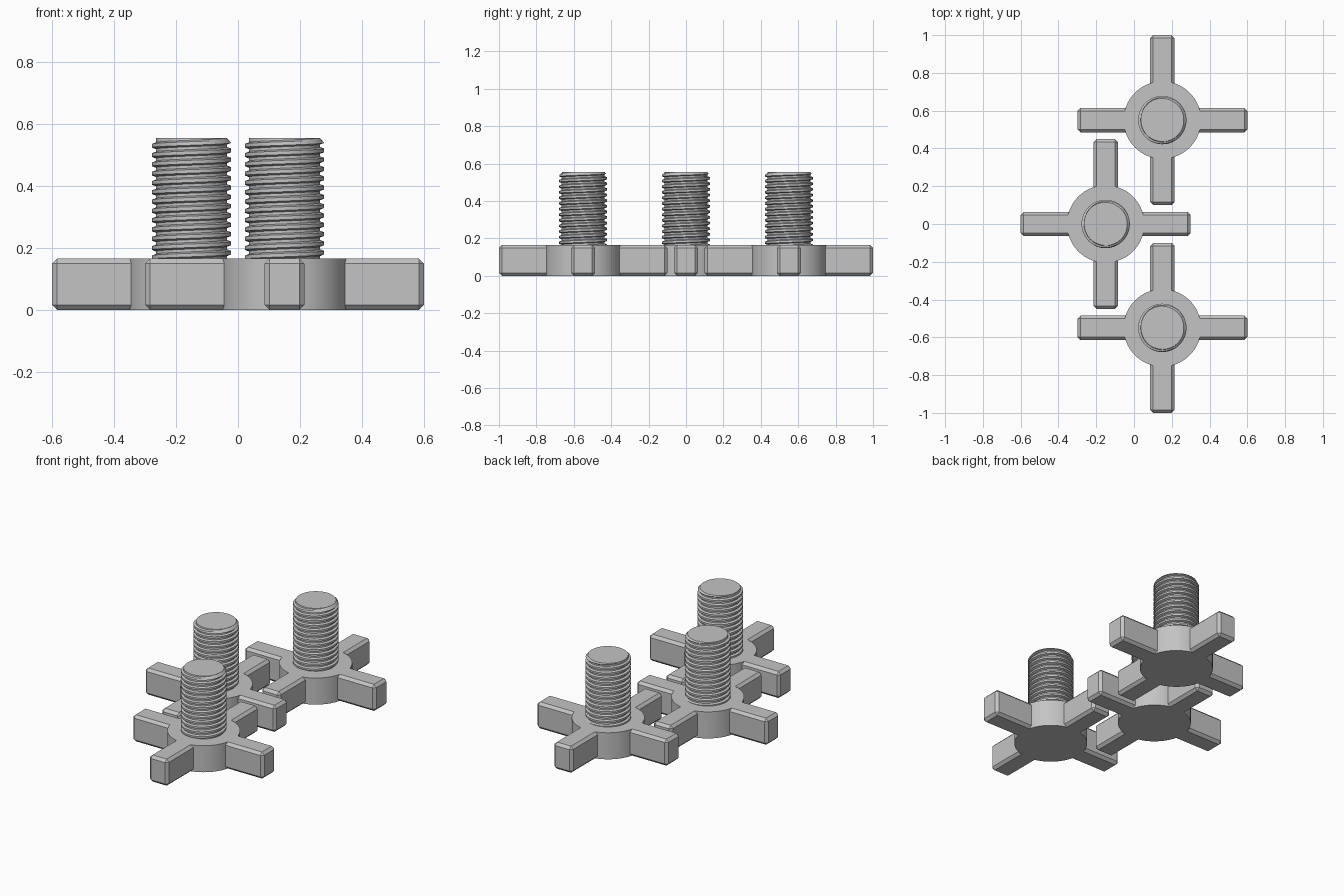
import bpy, bmesh, math

if "Cube" in bpy.data.objects:
    bpy.data.objects.remove(bpy.data.objects["Cube"])

HEAD_H = 0.165      # thickness of the knob head
TOP = 0.555         # top of the threaded stud
HUB_R = 0.205
ARM_LEN, ARM_W, CHAMFER = 0.90, 0.129, 0.016
ROOT_R, CREST_R, TIP_R = 0.115, 0.128, 0.113
PITCH, STEPS = 0.03, 64
CENTRES = [(0.15, 0.55), (-0.15, 0.0), (0.15, -0.55)]

grey = bpy.data.materials.new("plain grey")
grey.diffuse_color = (0.55, 0.55, 0.55, 1)
grey.use_nodes = True
grey.node_tree.nodes["Principled BSDF"].inputs["Base Color"].default_value = grey.diffuse_color


def add_object(name, bm):
    bmesh.ops.recalc_face_normals(bm, faces=bm.faces)
    mesh = bpy.data.meshes.new(name)
    bm.to_mesh(mesh)
    bm.free()
    mesh.materials.append(grey)
    obj = bpy.data.objects.new(name, mesh)
    bpy.context.collection.objects.link(obj)
    return obj


def activate(obj):
    bpy.ops.object.select_all(action='DESELECT')
    obj.select_set(True)
    bpy.context.view_layer.objects.active = obj


def bar(name, sx, sy):
    """Chamfered bar standing on the ground."""
    bm = bmesh.new()
    bmesh.ops.create_cube(bm, size=1)
    for v in bm.verts:
        v.co.x *= sx
        v.co.y *= sy
        v.co.z = (v.co.z + 0.5) * HEAD_H
    bmesh.ops.bevel(bm, geom=bm.edges[:], offset=CHAMFER, segments=1, affect='EDGES')
    return add_object(name, bm)


def make_head():
    """Round hub joined with two crossing bars."""
    bm = bmesh.new()
    bmesh.ops.create_cone(bm, cap_ends=True, segments=96, radius1=HUB_R,
                          radius2=HUB_R, depth=HEAD_H)
    bmesh.ops.translate(bm, verts=bm.verts, vec=(0, 0, HEAD_H / 2))
    head = add_object("knob_head", bm)
    for b in (bar("arm_x", ARM_LEN, ARM_W), bar("arm_y", ARM_W, ARM_LEN)):
        mod = head.modifiers.new("join", 'BOOLEAN')
        mod.operation, mod.solver, mod.object = 'UNION', 'EXACT', b
        activate(head)
        bpy.ops.object.modifier_apply(modifier=mod.name)
        bpy.data.objects.remove(b)
    return head


def make_stud():
    """Helical thread, trimmed flat at both ends, chamfered at the tip."""
    tooth = [(0.0, ROOT_R), (0.30, ROOT_R), (0.46, CREST_R), (0.84, CREST_R)]
    start = HEAD_H - 3 * PITCH
    turns = math.ceil((TOP - start) / PITCH) + 2
    rows = [((t + f) * PITCH, r) for t in range(turns) for f, r in tooth]
    n = len(tooth)
    bm = bmesh.new()
    cols = []
    for s in range(STEPS):
        a = 2 * math.pi * s / STEPS
        col = []
        for h, r in rows:
            z = start + h + PITCH * s / STEPS
            r = min(r, TIP_R + max(0.0, TOP - z))
            col.append(bm.verts.new((r * math.cos(a), r * math.sin(a), z)))
        cols.append(col)
    for s in range(STEPS):
        a, b = cols[s], cols[(s + 1) % STEPS]
        shift = n if s == STEPS - 1 else 0     # last column joins one turn higher
        for i in range(len(rows) - 1 - shift):
            bm.faces.new((a[i], b[i + shift], b[i + 1 + shift], a[i + 1]))
    # trim to the visible length, with the lower end sunk into the head
    for z, up in ((TOP, 1), (HEAD_H - 0.02, -1)):
        cut = bmesh.ops.bisect_plane(bm, geom=bm.verts[:] + bm.edges[:] + bm.faces[:],
                                     plane_co=(0, 0, z), plane_no=(0, 0, up),
                                     clear_outer=True)
        rim = [e for e in cut["geom_cut"] if isinstance(e, bmesh.types.BMEdge)]
        bmesh.ops.edgeloop_fill(bm, edges=rim)
    return add_object("threaded_stud", bm)


# one knob, smooth round surfaces with crisp edges
parts = [make_head(), make_stud()]
for part in parts:
    activate(part)
    bpy.ops.object.shade_smooth_by_angle(angle=math.radians(25))

# three knobs laid out nested together
for i, (x, y) in enumerate(CENTRES):
    for part in parts:
        obj = part
        if i:
            obj = part.copy()
            bpy.context.collection.objects.link(obj)
        obj.location = (x, y, 0)
